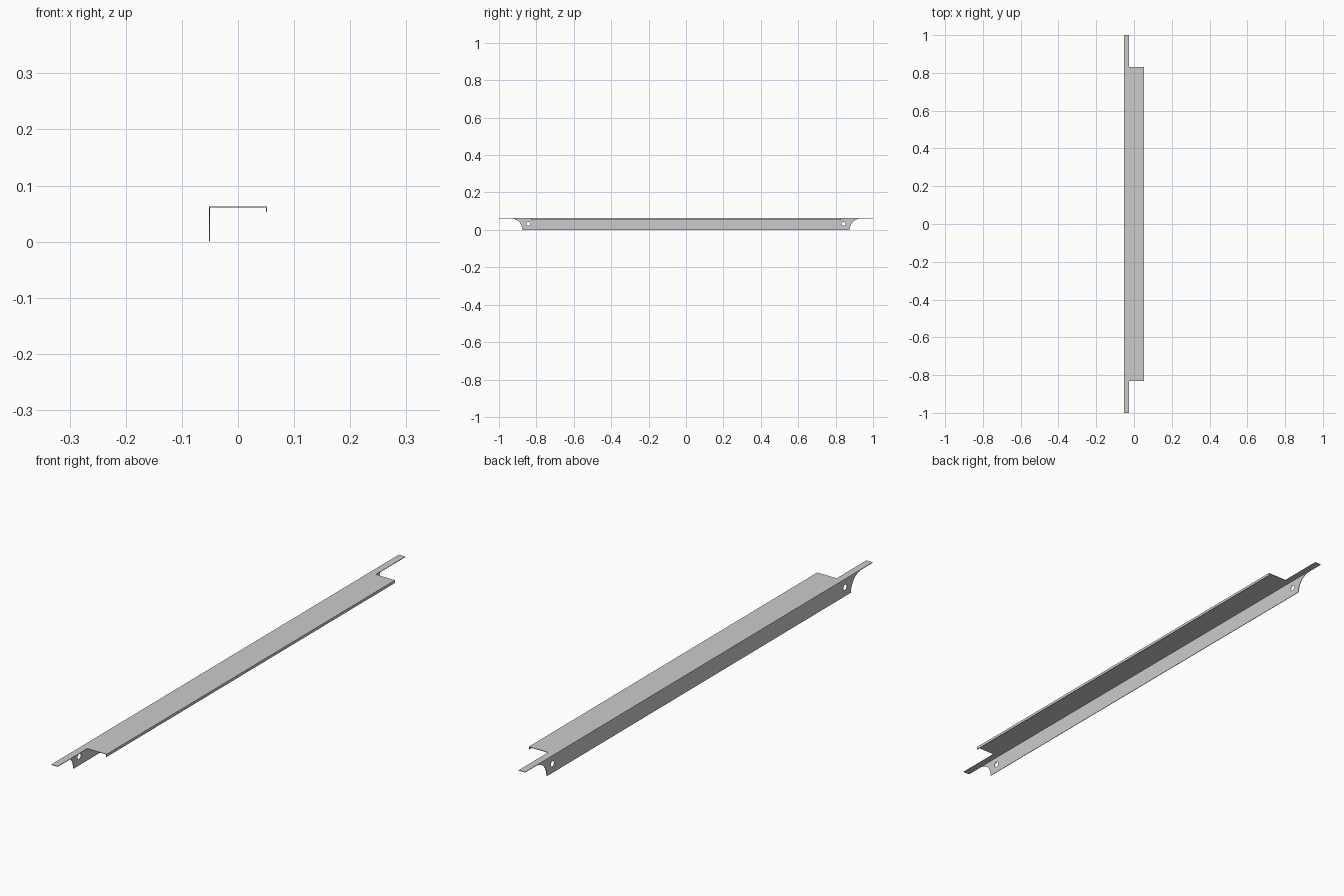
import bpy, bmesh
from math import pi, sin, cos

if "Cube" in bpy.data.objects:
    bpy.data.objects.remove(bpy.data.objects["Cube"])

HALF_W, TOP = 0.052, 0.063     # half width, overall height
T = 0.002                      # sheet thickness
UNDER = TOP - T


def panel(name, loops, thickness, location, rotation=(0, 0, 0)):
    """Flat sheet from closed outlines (later loops are holes)."""
    cu = bpy.data.curves.new(name, 'CURVE')
    cu.dimensions = '2D'
    cu.fill_mode = 'BOTH'
    cu.extrude = thickness / 2
    for pts in loops:
        sp = cu.splines.new('POLY')
        sp.points.add(len(pts) - 1)
        for p, (x, y) in zip(sp.points, pts):
            p.co = (x, y, 0, 1)
        sp.use_cyclic_u = True
    tmp = bpy.data.objects.new(name + "_outline", cu)
    bpy.context.collection.objects.link(tmp)
    bpy.context.view_layer.update()
    me = bpy.data.meshes.new_from_object(
        tmp.evaluated_get(bpy.context.evaluated_depsgraph_get()))
    bpy.data.objects.remove(tmp)
    bm = bmesh.new()
    bm.from_mesh(me)
    bmesh.ops.remove_doubles(bm, verts=bm.verts, dist=1e-5)
    bmesh.ops.recalc_face_normals(bm, faces=bm.faces)
    for f in bm.faces:
        f.smooth = False
    bm.to_mesh(me)
    bm.free()
    me.name = name
    ob = bpy.data.objects.new(name, me)
    ob.location, ob.rotation_euler = location, rotation
    bpy.context.collection.objects.link(ob)
    return ob


def mirrored(half, axis):
    """Close a half outline by reflecting it across one axis."""
    flip = [(-x, y) if axis == 0 else (x, -y) for x, y in reversed(half)]
    return half + flip


def circle(cx, cy, r, n=24):
    return [(cx + r * cos(2 * pi * i / n), cy + r * sin(2 * pi * i / n))
            for i in range(n)]


UPRIGHT = (pi / 2, 0, pi / 2)  # panel x -> world y, panel y -> world z

# top plate with a narrow tab at each end
top = mirrored([(HALF_W, 0.83), (-0.026, 0.83), (-0.026, 1.0), (-HALF_W, 1.0)], 1)
panel("top_plate", [top], T, (0, 0, TOP - T / 2))

# side web: concave quarter-round ends and one bolt hole at each end
arc = [(0.936 - UNDER * cos(a), UNDER * sin(a))
       for a in (pi / 2 * i / 12 for i in range(13))]
web = mirrored(arc, 0)
holes = [circle(s * 0.842, 0.032, 0.010) for s in (-1, 1)]
panel("side_web", [web] + holes, T, (-HALF_W + T / 2, 0, 0), UPRIGHT)

# small turned-down lip on the free edge
lip = mirrored([(0.83, 0.053), (0.83, UNDER)], 0)
panel("edge_lip", [lip], T, (HALF_W - T / 2, 0, 0), UPRIGHT)
